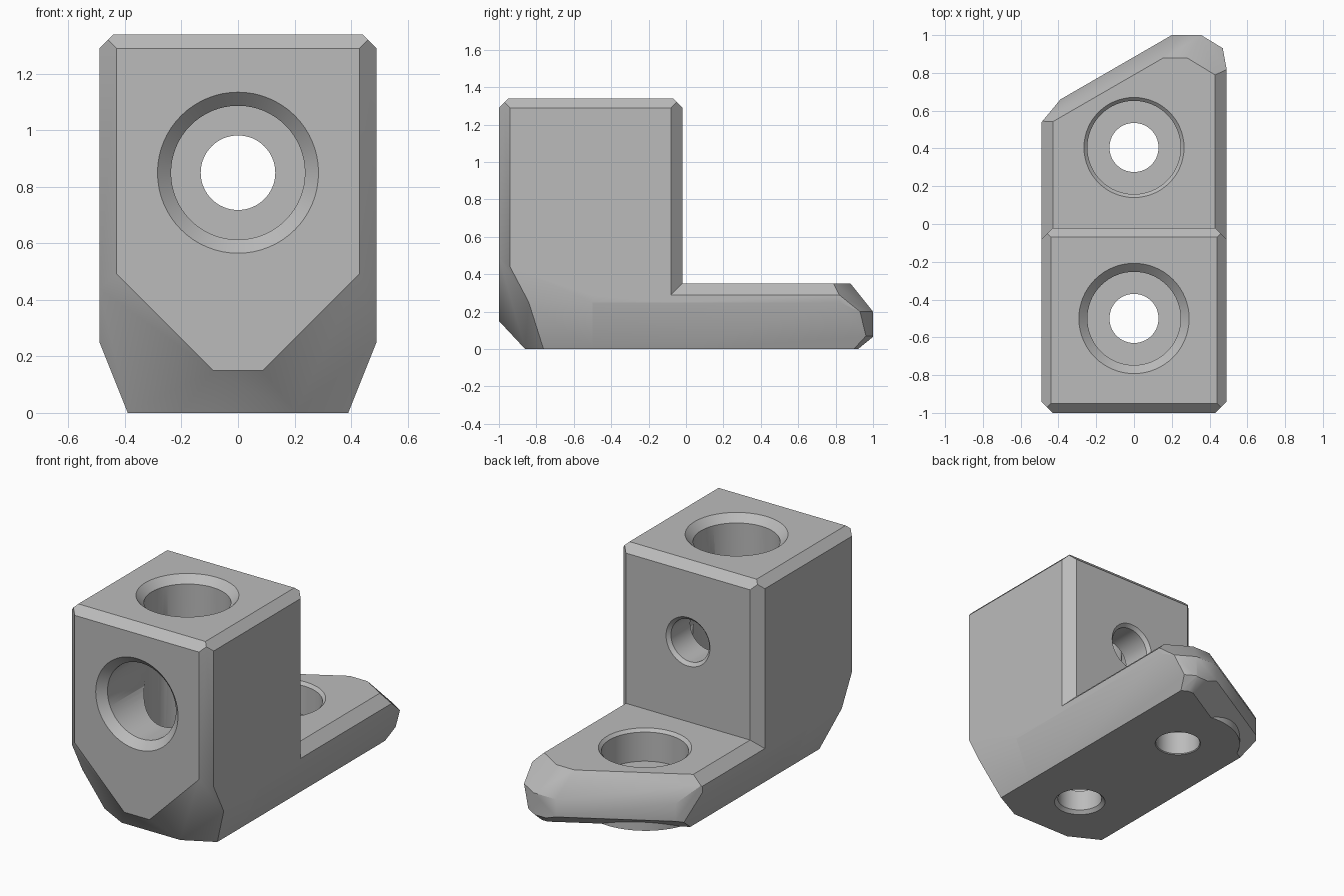
import bpy, bmesh, math
from mathutils import Vector, Matrix

default = bpy.data.objects.get("Cube")
if default:
    bpy.data.objects.remove(default, do_unlink=True)

grey = bpy.data.materials.new("plain_grey")
grey.use_nodes = True
COLOUR = (0.5, 0.5, 0.5, 1)
grey.diffuse_color = COLOUR
grey.node_tree.nodes["Principled BSDF"].inputs["Base Color"].default_value = COLOUR


def finish(name, bm):
    bmesh.ops.recalc_face_normals(bm, faces=bm.faces)
    mesh = bpy.data.meshes.new(name)
    bm.to_mesh(mesh)
    bm.free()
    mesh.materials.append(grey)
    obj = bpy.data.objects.new(name, mesh)
    bpy.context.collection.objects.link(obj)
    return obj


def cut_block(name, low, high, cuts):
    """Box trimmed by planes: (dx, dy, reach at z1, z1, reach at z2, z2)."""
    bm = bmesh.new()
    bmesh.ops.create_cube(bm, size=1)
    low, high = Vector(low), Vector(high)
    for v in bm.verts:
        v.co = (low + high) / 2 + v.co * (high - low)
    for dx, dy, d1, z1, d2, z2 in cuts:
        flat = Vector((dx, dy, 0))
        point = flat * d1 / flat.length_squared + Vector((0, 0, z1))
        normal = flat * (z2 - z1) - Vector((0, 0, d2 - d1))
        bmesh.ops.bisect_plane(bm, geom=bm.verts[:] + bm.edges[:] + bm.faces[:],
                               dist=1e-5, plane_co=point, plane_no=normal.normalized(),
                               clear_outer=True)
        rim = [e for e in bm.edges if e.is_boundary]
        if rim:
            bmesh.ops.holes_fill(bm, edges=rim, sides=0)
    return finish(name, bm)


def lathe(name, profile, matrix, steps=64):
    """Closed round solid from (radius, depth) points, depth along local -z."""
    bm = bmesh.new()
    rings = []
    for r, depth in profile:
        rings.append([bm.verts.new(matrix @ Vector((r * math.cos(a), r * math.sin(a), -depth)))
                      for a in (math.tau * i / steps for i in range(steps))])
    for a, b in zip(rings, rings[1:]):
        for i in range(steps):
            j = (i + 1) % steps
            bm.faces.new((a[i], a[j], b[j], b[i]))
    bm.faces.new(rings[0])
    bm.faces.new(rings[-1])
    return finish(name, bm)


def combine(target, tool, operation):
    mod = target.modifiers.new(tool.name, 'BOOLEAN')
    mod.object, mod.operation, mod.solver = tool, operation, 'EXACT'
    bpy.context.view_layer.objects.active = target
    bpy.ops.object.modifier_apply(modifier=mod.name)
    bpy.data.objects.remove(tool, do_unlink=True)


# Upright block with bevelled rims and a faceted lower front
W, TOP, FOOT = 0.49, 1.34, 0.35
cuts = [(0, -1, 0.86, 0, 1, 0.15),
        (0, -1, 1, TOP - 0.05, 0.95, TOP),
        (0, 1, -0.02, TOP - 0.05, -0.07, TOP)]
for s in (-1, 1):
    cuts += [(s, 0, 0.39, 0, W, 0.25),
             (s, 0, W, TOP - 0.05, W - 0.05, TOP),
             (s, -1, 1.43, 0, 1.43, 1),
             (s, 1, 0.41, 0, 0.41, 1),
             (s, -1.9, 1.8375, 0, 2.8375, 1)]
bracket = cut_block("bracket", (-W, -1, 0), (W, -0.02, TOP), cuts)

# Foot with a skewed, bevelled end
cuts = []
for s in (-1, 1):
    cuts += [(s, 0, 0.39, 0, W, 0.25), (s, 0, W, FOOT - 0.06, W - 0.06, FOOT)]
skew = (-0.5, 0.866)
corner = (0.52, 0.855)
cuts += [(*skew, 0.766, 0, 0.766, 1),
         (*skew, 0.766, 0.2, 0.684, FOOT),
         (*skew, 0.64, 0, 0.766, 0.09),
         (0, 1, 1, 0.2, 0.88, FOOT),
         (0, 1, 0.92, 0, 1, 0.065),
         (*corner, 1.04, 0, 1.04, 1),
         (*corner, 1.04, 0.2, 0.898, FOOT),
         (*corner, 0.97, 0, 1.04, 0.07),
         (0.98, 0.18, 0.628, 0, 0.628, 1),
         (-0.77, 0.64, 0.722, 0, 0.722, 1)]
foot = cut_block("foot", (-W, -0.5, 0), (W, 1, FOOT), cuts)
combine(bracket, foot, 'UNION')

# Round boss under the foot hole
boss = lathe("boss", [(0.37, 0), (0.37, 0.2)], Matrix.Translation((0, 0.4, 0.2)))
combine(bracket, boss, 'UNION')


def bore(name, matrix, rim, wide, narrow, floor, end, exit_bevel):
    """Countersunk stepped hole running right through."""
    b = rim - wide
    profile = [(rim + b, -b), (wide, b), (wide, floor), (narrow, floor),
               (narrow, end - exit_bevel), (narrow + 2 * exit_bevel, end + exit_bevel)]
    combine(bracket, lathe(name, profile, matrix), 'DIFFERENCE')


# Stepped screw holes: top, foot and front
bore("top_bore", Matrix.Translation((0, -0.5, TOP)), 0.292, 0.247, 0.13, TOP - 0.15, TOP, 0.02)
bore("foot_bore", Matrix.Translation((0, 0.405, FOOT)), 0.265, 0.247, 0.13, 0.2, FOOT, 0.005)
facing_front = Matrix.Translation((0, -1, 0.85)) @ Matrix.Rotation(math.radians(90), 4, 'X')
bore("front_bore", facing_front, 0.285, 0.237, 0.132, 0.77, 0.98, 0.02)

# Smooth walls, crisp edges
bpy.ops.object.select_all(action='DESELECT')
bracket.select_set(True)
bpy.context.view_layer.objects.active = bracket
bpy.ops.object.shade_smooth_by_angle(angle=math.radians(32))
